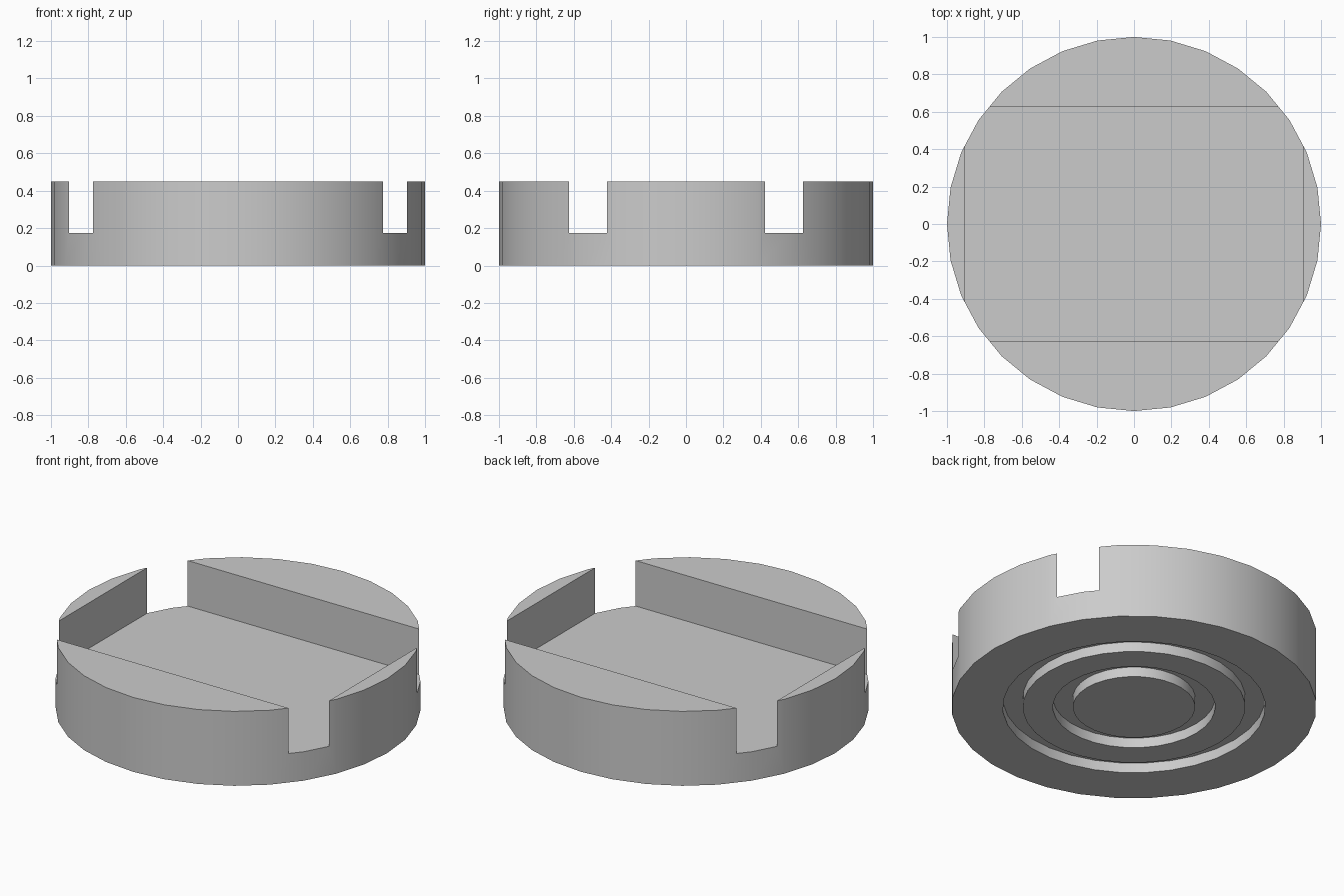
import bpy, bmesh, math
from mathutils import Vector

cube = bpy.data.objects.get("Cube")
if cube:
    bpy.data.objects.remove(cube, do_unlink=True)

SEGMENTS = 32
HEIGHT, FLOOR, GROOVE = 0.45, 0.175, 0.06

grey = bpy.data.materials.new("plain_grey")
grey.use_nodes = True
colour = (0.6, 0.6, 0.6, 1)
grey.diffuse_color = colour
grey.node_tree.nodes["Principled BSDF"].inputs["Base Color"].default_value = colour


def add_object(name, bm):
    bmesh.ops.recalc_face_normals(bm, faces=bm.faces)
    mesh = bpy.data.meshes.new(name)
    bm.to_mesh(mesh)
    bm.free()
    mesh.materials.append(grey)
    obj = bpy.data.objects.new(name, mesh)
    bpy.context.collection.objects.link(obj)
    return obj


# Round body: a lathed profile with two ring grooves in the underside
profile = [(0, 0)]
for inner, outer in ((0.335, 0.445), (0.61, 0.72)):
    profile += [(inner, 0), (inner, GROOVE), (outer, GROOVE), (outer, 0)]
profile += [(1, 0), (1, HEIGHT), (0, HEIGHT)]

bm = bmesh.new()
verts = [bm.verts.new((r, 0, z)) for r, z in profile]
edges = [bm.edges.new(pair) for pair in zip(verts, verts[1:])]
bmesh.ops.spin(bm, geom=verts + edges, cent=(0, 0, 0), axis=(0, 0, 1),
               angle=math.tau, steps=SEGMENTS, use_duplicate=False)
bmesh.ops.remove_doubles(bm, verts=bm.verts, dist=0.0001)
# Merge the flat fans into clean faces
bmesh.ops.dissolve_limit(bm, angle_limit=math.radians(1), verts=bm.verts, edges=bm.edges)
body = add_object("round_base", bm)

# Rectangular recess: leaves four rim lugs with open corners
bm = bmesh.new()
bmesh.ops.create_cube(bm, size=1)
bmesh.ops.scale(bm, vec=(1.806, 1.25, 1), verts=bm.verts)
bmesh.ops.translate(bm, vec=Vector((0, 0, FLOOR + 0.5)), verts=bm.verts)
cutter = add_object("recess_cutter", bm)
cutter.hide_render = True

cut = body.modifiers.new("recess", 'BOOLEAN')
cut.operation, cut.solver, cut.object = 'DIFFERENCE', 'EXACT', cutter

bpy.ops.object.select_all(action='DESELECT')
body.select_set(True)
bpy.context.view_layer.objects.active = body
bpy.ops.object.modifier_apply(modifier=cut.name)
bpy.data.objects.remove(cutter, do_unlink=True)
bpy.ops.object.shade_smooth_by_angle(angle=math.radians(30))
